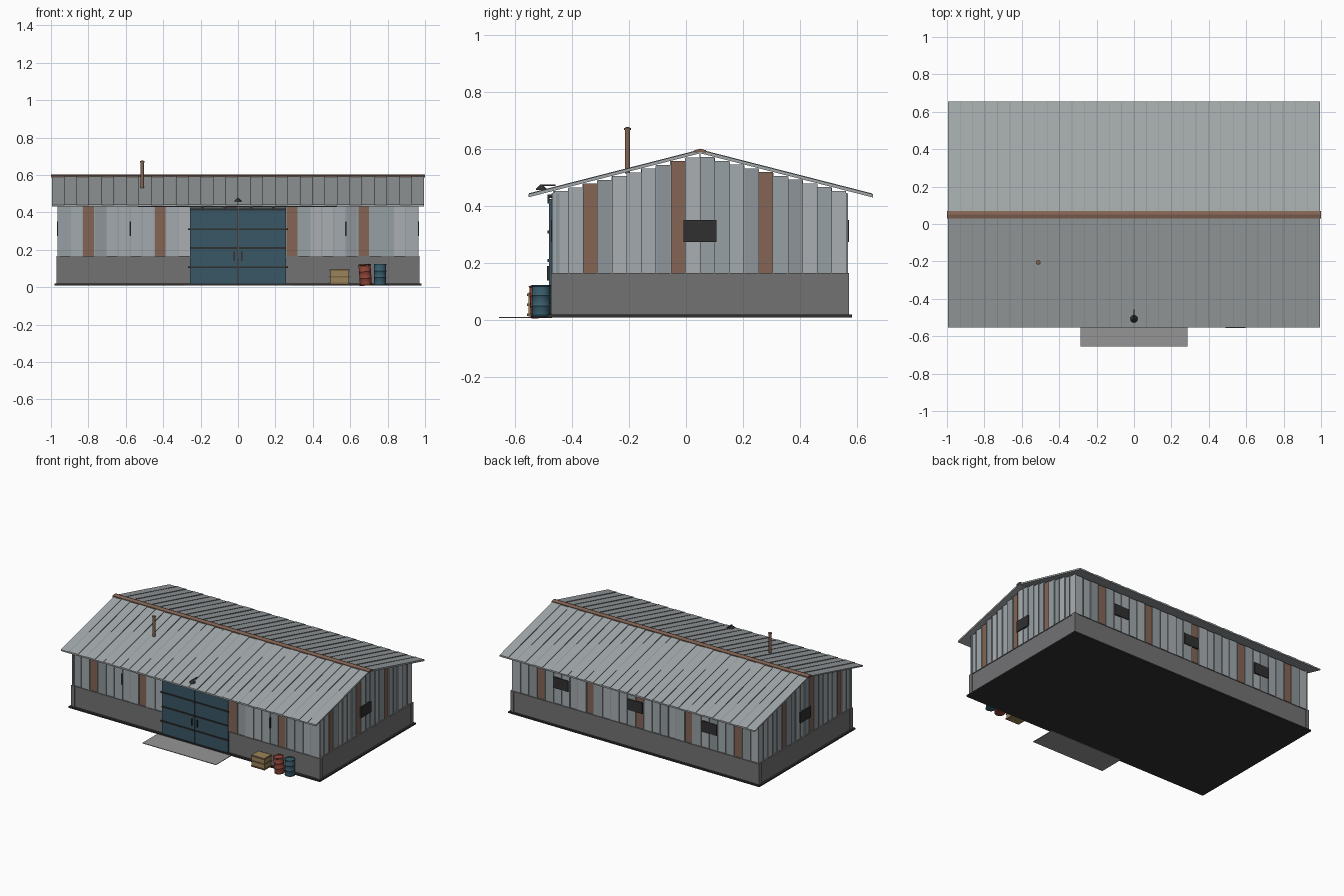
import bpy, bmesh, math, random
from mathutils import Matrix, Vector

if "Cube" in bpy.data.objects:
    bpy.data.objects.remove(bpy.data.objects["Cube"])

random.seed(4)
mats = {}
COLORS = {
    "steel_a": (0.36, 0.40, 0.42), "steel_b": (0.31, 0.35, 0.37), "steel_c": (0.40, 0.43, 0.45),
    "steel_d": (0.27, 0.30, 0.32), "rust": (0.23, 0.13, 0.09), "roof": (0.36, 0.39, 0.40),
    "concrete": (0.17, 0.17, 0.175), "dark": (0.03, 0.03, 0.03), "ramp": (0.30, 0.30, 0.30),
    "teal": (0.04, 0.095, 0.13), "wood": (0.33, 0.23, 0.10), "wood_dark": (0.2, 0.13, 0.06),
    "red": (0.28, 0.06, 0.04), "blue": (0.04, 0.11, 0.15)}


def mat(key):
    if key not in mats:
        mats[key] = bpy.data.materials.new(key)
        mats[key].diffuse_color = (*COLORS[key], 1)
    return mats[key]


def finish(bm, name, color):
    bmesh.ops.recalc_face_normals(bm, faces=bm.faces)
    me = bpy.data.meshes.new(name)
    bm.to_mesh(me)
    bm.free()
    me.materials.append(mat(color))
    ob = bpy.data.objects.new(name, me)
    bpy.context.scene.collection.objects.link(ob)
    return ob


def box(name, x0, x1, y0, y1, z0, z1, color):
    bm = bmesh.new()
    m = Matrix.Translation(((x0 + x1) / 2, (y0 + y1) / 2, (z0 + z1) / 2)) @ \
        Matrix.Diagonal((x1 - x0, y1 - y0, z1 - z0, 1))
    bmesh.ops.create_cube(bm, size=1, matrix=m)
    return finish(bm, name, color)


def lathe(name, profile, loc, color, n=16, tilt=(0, 0)):
    """Stack of rings (radius, z), closed at both ends."""
    bm = bmesh.new()
    rings = [[bm.verts.new((r * math.cos(2 * math.pi * i / n), r * math.sin(2 * math.pi * i / n), z))
              for i in range(n)] for r, z in profile]
    for a, b in zip(rings, rings[1:]):
        for i in range(n):
            bm.faces.new((a[i], a[(i + 1) % n], b[(i + 1) % n], b[i]))
    bm.faces.new(rings[0])
    bm.faces.new(rings[-1])
    ob = finish(bm, name, color)
    ob.data.shade_smooth()
    ob.data.set_sharp_from_angle(angle=math.radians(35))
    ob.location = loc
    ob.rotation_euler = (tilt[0], tilt[1], 0)
    return ob


RIDGE, TOP, SLOPE = 0.05, 0.595, 0.256


def roof_z(y):
    return TOP - SLOPE * abs(y - RIDGE)


def roof_strip(name, x0, x1, y0, y1, lo, hi, color):
    """Sloped strip, lo / hi are offsets from the roof surface."""
    bm = bmesh.new()
    pts = [(y0, roof_z(y0) + lo), (y1, roof_z(y1) + lo), (y1, roof_z(y1) + hi), (y0, roof_z(y0) + hi)]
    f = bm.faces.new([bm.verts.new((x0, y, z)) for y, z in pts])
    ex = bmesh.ops.extrude_face_region(bm, geom=[f])["geom"]
    bmesh.ops.translate(bm, vec=(x1 - x0, 0, 0), verts=[v for v in ex if isinstance(v, bmesh.types.BMVert)])
    return finish(bm, name, color)


# foundation, concrete plinth with corner piers, ramp
box("slab", -0.98, 0.98, -0.488, 0.582, 0.01, 0.02, "dark")
box("plinth", -0.965, 0.965, -0.47, 0.568, 0.02, 0.163, "concrete")
box("plinth_cap", -0.968, 0.968, -0.473, 0.571, 0.16, 0.166, "concrete")
for sx in (-1, 1):
    for y in (-0.459, 0.557):
        box("corner_pier", sx * 0.957 - 0.013, sx * 0.957 + 0.013, y - 0.015, y + 0.015, 0.02, 0.166, "concrete")
        box("corner_post", sx * 0.95 - 0.008, sx * 0.95 + 0.008, y * 0.985 - 0.008, y * 0.985 + 0.008,
            0.16, 0.445, "steel_d")
box("ramp", -0.287, 0.287, -0.655, -0.47, 0.008, 0.012, "ramp")

# wall sheets: front, back and both gable ends
STEEL = ["steel_a", "steel_b", "steel_c", "steel_d", "steel_a"]
W = 0.064
for i in range(30):
    x = -0.96 + i * W
    d = (0, 0.004)[i % 2]
    rust = {"front": i in (2, 8, 19, 25), "back": i % 6 == 2}
    if not 11 <= i < 19:
        box("front_sheet", x, x + W, -0.464 - d, -0.456, 0.16, 0.447, "rust" if rust["front"] else random.choice(STEEL))
        box("front_seam", x - 0.003, x + 0.003, -0.471, -0.458, 0.163, 0.445, "steel_b")
    box("back_sheet", x, x + W, 0.554, 0.561 + d, 0.16, 0.447, "rust" if rust["back"] else random.choice(STEEL))
    box("back_seam", x - 0.003, x + 0.003, 0.556, 0.568, 0.163, 0.445, "steel_b")
V = 0.0513
for sx in (-1, 1):
    for i in range(20):
        y = -0.464 + i * V
        d = (0, 0.004)[i % 2]
        h = min(roof_z(y), roof_z(y + V)) - 0.01
        a, b = sorted((sx * 0.95, sx * (0.957 + d)))
        box("gable_sheet", a, b, y, y + V, 0.16, h, "rust" if i % 6 == 2 else random.choice(STEEL))
        a, b = sorted((sx * 0.952, sx * 0.964))
        box("gable_seam", a, b, y - 0.002, y + 0.002, 0.163, roof_z(y) - 0.012, "steel_b")

# windows
for x in (-0.58, 0, 0.58):
    box("back_window", x - 0.058, x + 0.058, 0.558, 0.571, 0.275, 0.352, "dark")
for sx in (-1, 1):
    a, b = sorted((sx * 0.95, sx * 0.968))
    box("gable_window", a, b, -0.009, 0.107, 0.275, 0.352, "dark")
    box("front_vent", sx * 0.577 - 0.004, sx * 0.577 + 0.004, -0.474, -0.41, 0.275, 0.352, "dark")

# roof sheets with standing seams, ridge cap
P = 1.99 / 30
for y0, y1 in ((-0.553, RIDGE), (RIDGE, 0.655)):
    roof_strip("roof_deck", -0.995, 0.995, y0, y1, -0.009, -0.002, "roof")
    for i in range(30):
        x = -0.995 + i * P
        roof_strip("roof_sheet", x, x + P, y0, y1, -0.003, (0, 0.0025)[i % 2], "roof")
        if i:
            roof_strip("roof_seam", x - 0.002, x + 0.002, y0 + 0.002, y1 - 0.002, -0.001, 0.0045, "steel_d")
for y0, y1 in ((RIDGE - 0.02, RIDGE), (RIDGE, RIDGE + 0.02)):
    roof_strip("ridge_cap", -1, 1, y0, y1, -0.004, 0.007, "rust")

# sliding doors with cross bars, handles and overhead rail
for sx in (-1, 1):
    a, b = sorted((sx * 0.002, sx * 0.257))
    box("door_leaf", a, b, -0.48, -0.455, 0.018, 0.425, "teal")
    for z in (0.107, 0.21, 0.31, 0.415):
        w = 0.266 if z in (0.107, 0.31) else 0.257
        a, b = sorted((sx * 0.004, sx * w))
        box("door_bar", a, b, -0.485, -0.478, z - 0.005, z + 0.005, "dark")
    box("door_handle", sx * 0.02 - 0.003, sx * 0.02 + 0.003, -0.488, -0.479, 0.14, 0.19, "dark")
    for x in (0.07, 0.19):
        box("door_hanger", sx * x - 0.007, sx * x + 0.007, -0.486, -0.478, 0.41, 0.437, "dark")
box("door_rail", -0.535, 0.53, -0.486, -0.468, 0.43, 0.441, "dark")

# lamp above the door
lathe("lamp_shade", [(0.02, 0), (0.019, 0.004), (0.007, 0.016), (0.005, 0.02)], (0, -0.507, 0.457), "dark")
box("lamp_arm", -0.003, 0.003, -0.51, -0.457, 0.472, 0.477, "dark")

# stove pipe
lathe("stove_pipe", [(0.009, 0.515), (0.009, 0.668)], (-0.512, -0.205, 0), "rust")
lathe("pipe_cap", [(0.012, 0.668), (0.012, 0.674), (0.004, 0.678)], (-0.512, -0.205, 0), "rust")

# crate with battens
box("crate", 0.494, 0.592, -0.553, -0.478, 0.014, 0.097, "wood")
for z in (0.02, 0.055, 0.09):
    box("crate_batten", 0.49, 0.596, -0.557, -0.474, z - 0.004, z + 0.004, "wood_dark")

# barrels
BARREL = [(0.034, 0), (0.034, 0.004), (0.032, 0.006), (0.032, 0.036), (0.034, 0.039), (0.032, 0.042),
          (0.032, 0.072), (0.034, 0.075), (0.032, 0.078), (0.032, 0.106), (0.034, 0.108),
          (0.034, 0.112), (0.03, 0.112), (0.03, 0.108)]
lathe("blue_barrel", BARREL, (0.76, -0.508, 0.012), "blue", 20)
lathe("red_barrel", BARREL, (0.684, -0.512, 0.01), "red", 20, (0.05, -0.07))

for m in bpy.data.materials:
    if m.users and not m.is_grease_pencil:
        m.use_nodes = True
        m.node_tree.nodes["Principled BSDF"].inputs["Base Color"].default_value = m.diffuse_color
